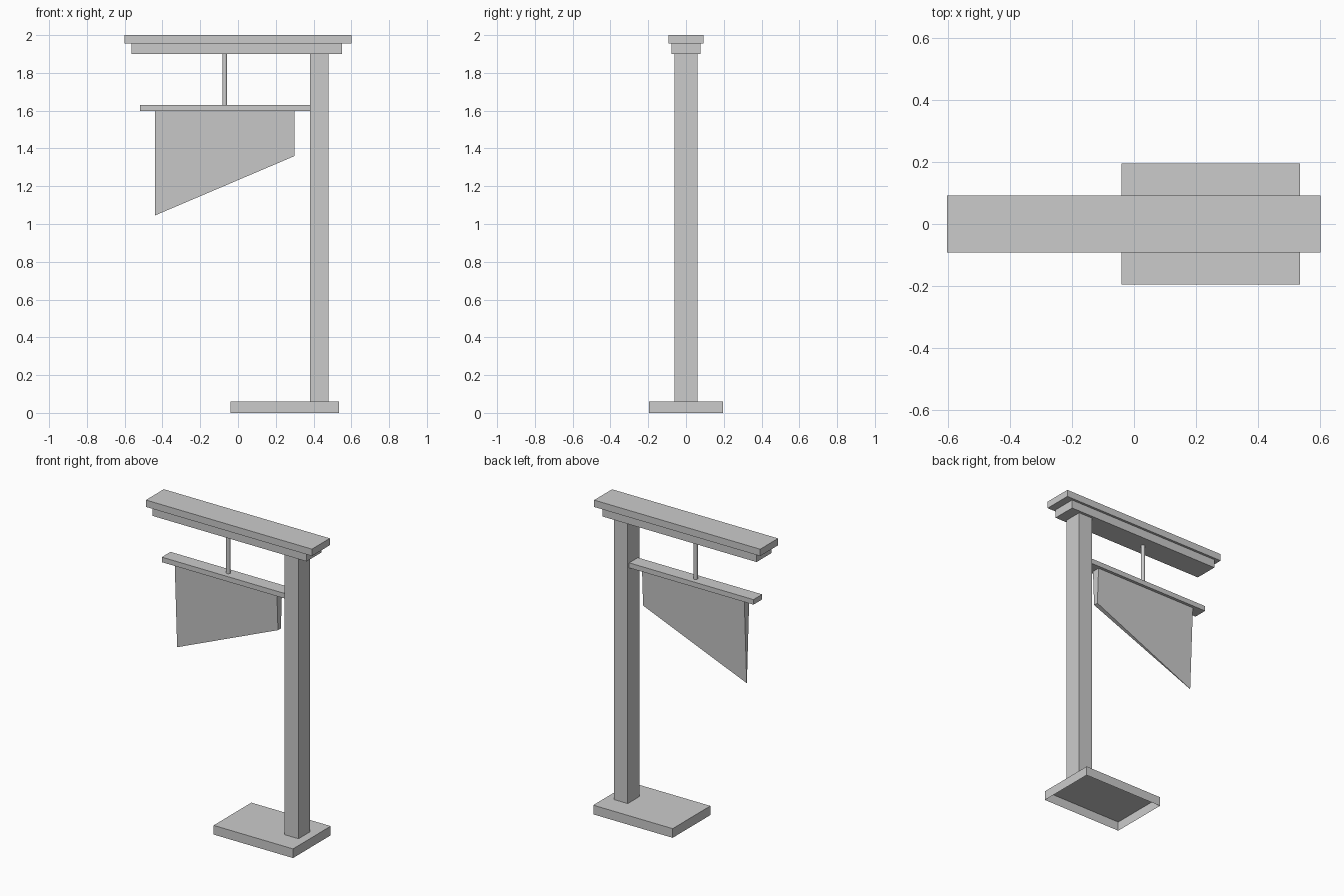
import bpy
import bmesh

cube = bpy.data.objects.get("Cube")
if cube:
    bpy.data.objects.remove(cube, do_unlink=True)

GREY = (0.6, 0.6, 0.6, 1.0)
grey = bpy.data.materials.new("plain grey")
grey.use_nodes = True
grey.diffuse_color = GREY
grey.node_tree.nodes["Principled BSDF"].inputs["Base Color"].default_value = GREY


def finish(name, bm):
    bmesh.ops.recalc_face_normals(bm, faces=bm.faces)
    mesh = bpy.data.meshes.new(name)
    bm.to_mesh(mesh)
    bm.free()
    mesh.materials.append(grey)
    obj = bpy.data.objects.new(name, mesh)
    bpy.context.collection.objects.link(obj)
    return obj


def box(name, x0, x1, half_depth, z0, z1, open_bottom=False):
    bm = bmesh.new()
    bmesh.ops.create_cube(bm, size=1)
    for v in bm.verts:
        v.co.x = x1 if v.co.x > 0 else x0
        v.co.y = half_depth if v.co.y > 0 else -half_depth
        v.co.z = z1 if v.co.z > 0 else z0
    if open_bottom:
        bm.normal_update()
        low = [f for f in bm.faces if f.normal.z < -0.9]
        bmesh.ops.delete(bm, geom=low, context='FACES_ONLY')
    return finish(name, bm)


# Stand: hollow foot, post and stepped overhead beam
box("foot_plate", -0.04, 0.535, 0.195, 0, 0.06, open_bottom=True)
box("post", 0.38, 0.48, 0.06, 0.06, 1.9)
box("beam_lower", -0.565, 0.55, 0.077, 1.9, 1.955)
box("beam_upper", -0.602, 0.6, 0.0925, 1.955, 2.0)

# Bar that carries the blade
BAR_BOTTOM = 1.597
BAR_TOP = 1.63
box("blade_bar", -0.52, 0.38, 0.045, BAR_BOTTOM, BAR_TOP)

# Hanging rod between the bar and the beam
bpy.ops.mesh.primitive_cylinder_add(
    vertices=16, radius=0.013, depth=1.9 - BAR_TOP,
    location=(-0.07, 0, (1.9 + BAR_TOP) / 2))
rod = bpy.context.object
rod.name = "hanging_rod"
rod.data.materials.append(grey)
bpy.ops.object.shade_smooth_by_angle()

# Slanted blade, thinning evenly from its top to its lowest point
TIP = 1.045
profile = [(-0.44, BAR_BOTTOM), (0.3, BAR_BOTTOM), (0.3, 1.36), (-0.44, TIP)]
bm = bmesh.new()
sides = []
for side in (-1, 1):
    ring = []
    for x, z in profile:
        half = 0.001 + 0.025 * (z - TIP) / (BAR_BOTTOM - TIP)
        ring.append(bm.verts.new((x, side * half, z)))
    bm.faces.new(ring)
    sides.append(ring)
front, back = sides
for i in range(len(profile)):
    j = (i + 1) % len(profile)
    bm.faces.new((front[i], front[j], back[j], back[i]))
finish("blade", bm)
